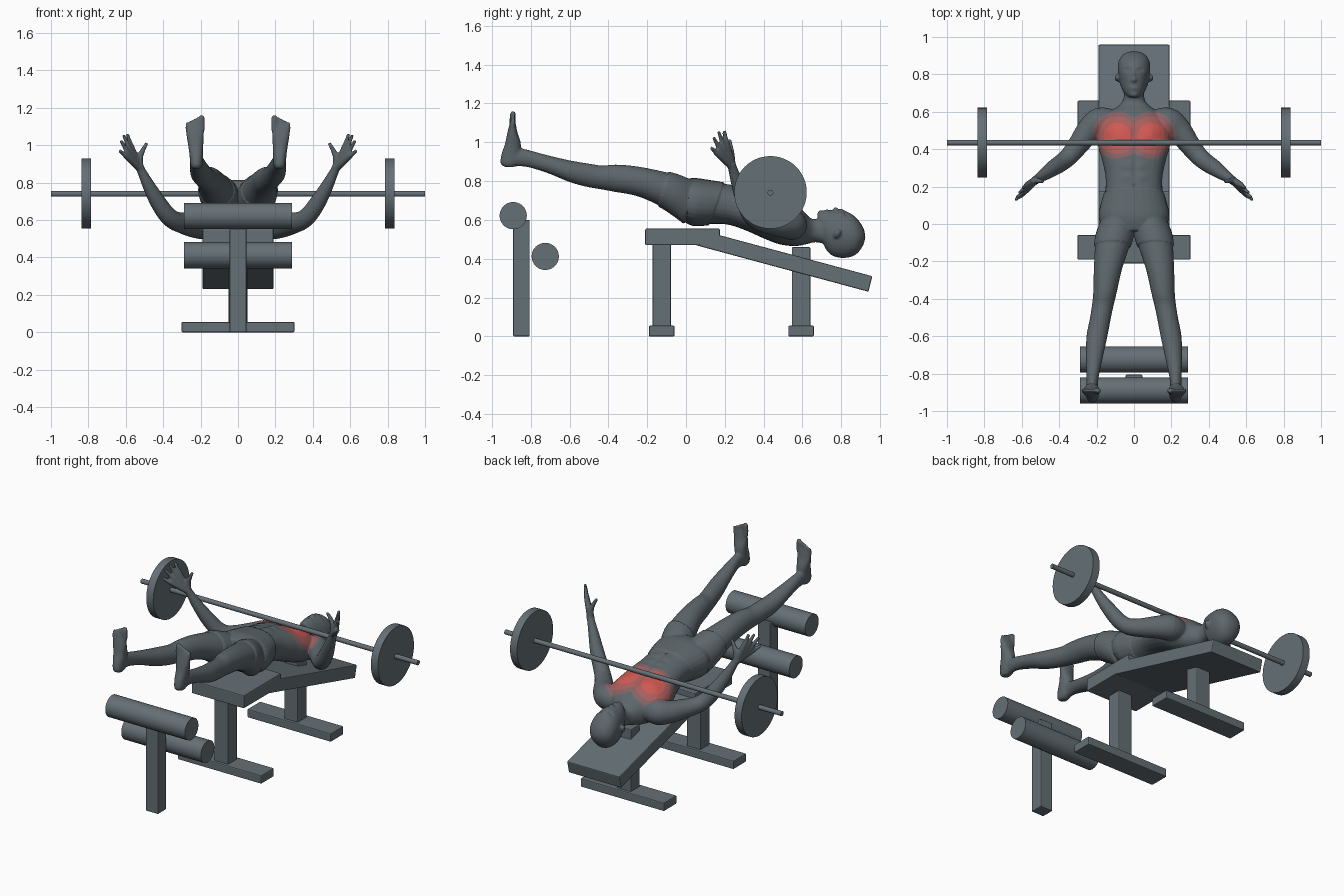
import bpy, bmesh, math
from mathutils import Vector

default = bpy.data.objects.get("Cube")
if default:
    bpy.data.objects.remove(default)


def material(name, rgb):
    m = bpy.data.materials.new(name)
    m.use_nodes = True
    color = (*rgb, 1)
    m.diffuse_color = color
    m.node_tree.nodes["Principled BSDF"].inputs["Base Color"].default_value = color
    return m


grey = material("slate grey", (.13, .16, .18))
skin = material("figure grey", (.11, .135, .15))
pale = material("faded red", (.23, .125, .13))
medium = material("muted red", (.40, .11, .105))
bright = material("bright red", (.62, .10, .085))


def finish(name, bm, mats, bevel=0):
    bmesh.ops.recalc_face_normals(bm, faces=bm.faces)
    mesh = bpy.data.meshes.new(name)
    bm.to_mesh(mesh)
    bm.free()
    for m in mats:
        mesh.materials.append(m)
    ob = bpy.data.objects.new(name, mesh)
    bpy.context.collection.objects.link(ob)
    if bevel:
        mod = ob.modifiers.new("bevel", 'BEVEL')
        mod.width = bevel
        mod.segments = 2
    return ob


def slab(name, profile, half_width):
    """Side profile in (y, z), extruded across x."""
    bm = bmesh.new()
    face = bm.faces.new([bm.verts.new((-half_width, y, z)) for y, z in profile])
    out = bmesh.ops.extrude_face_region(bm, geom=[face])
    verts = [g for g in out["geom"] if isinstance(g, bmesh.types.BMVert)]
    bmesh.ops.translate(bm, verts=verts, vec=(2 * half_width, 0, 0))
    return finish(name, bm, [grey], .006)


def box(name, y0, y1, z0, z1, half_width):
    return slab(name, [(y0, z0), (y1, z0), (y1, z1), (y0, z1)], half_width)


def rod(name, x, y, z, radius, length):
    """Cylinder lying along x."""
    bm = bmesh.new()
    bmesh.ops.create_cone(bm, cap_ends=True, segments=48, radius1=radius,
                          radius2=radius, depth=length)
    for v in bm.verts:
        v.co = Vector((v.co.z + x, v.co.x + y, v.co.y + z))
    ob = finish(name, bm, [grey])
    ob.data.shade_smooth()
    ob.data.set_sharp_from_angle(angle=math.radians(40))
    return ob


# Bench
box("seat_pad", -.21, .175, .47, .555, .19)
slab("back_pad", [(.05, .47), (.94, .23), (.96, .31), (.17, .522)], .19)
for label, y, top in (("front", -.125, .48), ("rear", .593, .46)):
    box(label + "_post", y - .048, y + .048, .02, top, .05)
    box(label + "_foot", y - .066, y + .066, 0, .055, .302)

# Leg support
box("leg_post", -.89, -.805, 0, .6, .045)
rod("upper_roller", 0, -.89, .622, .07, .575)
rod("lower_roller", 0, -.725, .412, .07, .575)

# Barbell
rod("bar", 0, .435, .74, .015, 2)
for s, label in ((1, "left"), (-1, "right")):
    rod(label + "_weight_plate", s * .812, .435, .742, .187, .05)


# Figure: overlapping lofts fused into one skin
def spline(rows, steps=4):
    """Catmull-Rom through rows of numbers."""
    rows = [Vector(r) for r in rows]
    pts = [rows[0]] + rows + [rows[-1]]
    out = []
    for a, b, c, d in zip(pts, pts[1:], pts[2:], pts[3:]):
        for i in range(steps):
            t = i / steps
            out.append(b + (c - a) * (t / 2) + (a * 2 - b * 5 + c * 4 - d) * (t * t / 2)
                       + (b * 3 - a - c * 3 + d) * (t ** 3 / 2))
    return out + [rows[-1]]


def loft(bm, rings):
    loops = [[bm.verts.new(p) for p in ring] for ring in rings]
    for a, b in zip(loops, loops[1:]):
        for i in range(len(a)):
            j = (i + 1) % len(a)
            bm.faces.new((a[i], a[j], b[j], b[i]))
    bm.faces.new(loops[0])
    bm.faces.new(loops[-1][::-1])


ANGLES = [i * math.tau / 28 for i in range(28)]


def trunk(bm, rows, side=1, power=.88):
    """Rows: front y, z, back y, z, centre x, half width."""
    rings = []
    for ty, tz, by, bz, x, w in spline(rows):
        mid, up = Vector((x, (ty + by) / 2, (tz + bz) / 2)), Vector((0, ty - by, tz - bz)) / 2
        ring = []
        for a in ANGLES:
            c, s = (math.copysign(abs(f) ** power, f) for f in (math.cos(a), math.sin(a)))
            p = mid + up * s + Vector((w * c, 0, 0))
            ring.append((p.x * side, p.y, p.z))
        rings.append(ring)
    loft(bm, rings)


def limb(bm, rows, side=1):
    """Rows: x, y, z, radius."""
    pts = spline(rows)
    rings = []
    for i, p in enumerate(pts):
        d = (pts[min(i + 1, len(pts) - 1)] - pts[max(i - 1, 0)]).to_3d().normalized()
        u = d.cross(Vector((1, 1, -.3))).normalized()
        v = d.cross(u)
        ring = [p.to_3d() + (u * math.cos(a) + v * math.sin(a)) * p[3] for a in ANGLES]
        rings.append([(q.x * side, q.y, q.z) for q in ring])
    loft(bm, rings)


bm = bmesh.new()
# Torso and neck
trunk(bm, [(-.03, .80, -.05, .63, 0, .14), (.04, .81, .02, .58, 0, .183),
           (.12, .80, .08, .575, 0, .174), (.20, .787, .14, .58, 0, .155),
           (.28, .77, .22, .575, 0, .152), (.37, .75, .31, .545, 0, .17),
           (.46, .715, .40, .505, 0, .195), (.54, .69, .48, .475, 0, .195),
           (.60, .65, .56, .465, 0, .15), (.64, .61, .62, .475, 0, .085),
           (.67, .605, .67, .485, 0, .056), (.74, .61, .74, .47, 0, .055)])
# Head
trunk(bm, [(.675, .632, .70, .50, 0, .035), (.69, .645, .72, .45, 0, .054),
           (.72, .65, .75, .418, 0, .07), (.765, .65, .785, .406, 0, .08),
           (.805, .648, .82, .404, 0, .086), (.845, .635, .86, .413, 0, .086),
           (.88, .608, .89, .435, 0, .076), (.908, .57, .915, .475, 0, .05),
           (.92, .54, .924, .51, 0, .02)], power=1)
for s in (1, -1):
    # Ear
    limb(bm, [(.076, .77, .512, .013), (.086, .78, .53, .018), (.09, .79, .55, .012)], s)
    # Leg
    trunk(bm, [(.03, .80, -.01, .585, .085, .09), (-.03, .825, -.07, .63, .10, .098),
               (-.09, .843, -.14, .674, .115, .093), (-.24, .874, -.25, .722, .14, .075),
               (-.36, .885, -.37, .745, .155, .063), (-.43, .88, -.44, .758, .167, .058),
               (-.50, .89, -.51, .77, .18, .056), (-.60, .907, -.60, .795, .198, .056),
               (-.72, .935, -.71, .84, .212, .045), (-.83, .965, -.82, .873, .222, .032),
               (-.89, .975, -.89, .875, .224, .03)], s, 1)
    # Foot and toes
    trunk(bm, [(-.89, .872, -.93, .872, .222, .02), (-.85, .90, -.955, .89, .222, .032),
               (-.85, .95, -.95, .94, .223, .036), (-.852, 1, -.933, .99, .226, .04),
               (-.868, 1.05, -.92, 1.05, .229, .046), (-.876, 1.09, -.91, 1.09, .23, .048),
               (-.88, 1.11, -.905, 1.11, .23, .044)], s)
    for i in range(5):
        x, r, tip = .194 + .019 * i, (.011 if i else .016), 1.158 - .009 * i
        limb(bm, [(x, -.893, 1.08, r), (x, -.892, tip - .02, r), (x, -.886, tip, r * .7)], s)
    # Arm
    limb(bm, [(.10, .55, .57, .06), (.18, .545, .575, .078), (.24, .50, .575, .068),
              (.30, .42, .585, .056), (.345, .365, .60, .05), (.385, .33, .635, .047),
              (.43, .30, .70, .043), (.475, .268, .78, .034), (.515, .242, .86, .024),
              (.53, .232, .89, .024)], s)
    # Hand
    knuckle, spread = Vector((.568, .212, .985)), Vector((.026, -.048, -.045))
    tips = [(.592, .197, 1.06), (.612, .168, 1.055), (.626, .142, 1.025), (.635, .128, .972)]
    for i, tip in enumerate(tips):
        k = knuckle + spread * (i / 3)
        mid = (k + Vector(tip)) / 2
        limb(bm, [(.523, .237, .875, .02), (*k, .0165), (*mid, .0115), (*tip, .009)], s)
    limb(bm, [(.525, .235, .885, .02), (.525, .233, .935, .018),
              (.508, .23, .975, .013), (.487, .225, 1.012, .009)], s)

draft = finish("draft", bm, [])
remesh = draft.modifiers.new("fuse", 'REMESH')
remesh.mode = 'VOXEL'
remesh.voxel_size = .006
relax = draft.modifiers.new("relax", 'SMOOTH')
relax.factor = .5
relax.iterations = 5
graph = bpy.context.evaluated_depsgraph_get()
mesh = bpy.data.meshes.new_from_object(draft.evaluated_get(graph))
bpy.data.objects.remove(draft)
body = bpy.data.objects.new("body", mesh)
bpy.context.collection.objects.link(body)

# Muscles, navel and face on the front: x, y, spread x, spread y, height
BUMPS = [(.085, .48, .055, .05, .014), (0, .48, .012, .07, -.006), (0, .30, .008, .08, -.006),
         (0, .205, .007, .009, -.01), (.035, .825, .015, .009, -.009), (.034, .824, .008, .005, .005),
         (0, .77, .012, .012, .016), (0, .80, .008, .02, .008), (0, .725, .02, .009, .006),
         (0, .725, .02, .002, -.004), (0, .69, .016, .01, .005)]
BUMPS += [(.04, y, .028, .022, .005) for y in (.25, .31, .37)]
normals = [v.normal.copy() for v in mesh.vertices]
for v, n in zip(mesh.vertices, normals):
    x, y, z = abs(v.co.x), v.co.y, v.co.z
    lift = 0
    if n.z > .25 and x < .25 and y > .15:
        for bx, by, sx, sy, h in BUMPS:
            lift += h * math.exp(-((x - bx) / sx) ** 2 - ((y - by) / sy) ** 2)
    # Shorts stand slightly proud of the skin
    if x < .24 and -.09 + (z - .843) * .3 < y < .195 + (z - .787) * .36:
        lift += .006
    v.co += n * lift

# Highlighted chest muscles
mesh.materials.clear()
for m in (skin, pale, medium, bright):
    mesh.materials.append(m)
for p in mesh.polygons:
    c = p.center
    d = ((abs(c.x) - .09) / .13) ** 2 + ((c.y - .475) / .12) ** 2
    facing = p.normal.z > .15 and c.z > .55
    p.material_index = sum(d < limit for limit in (1.1, .7, .3)) if facing else 0
mesh.shade_smooth()
